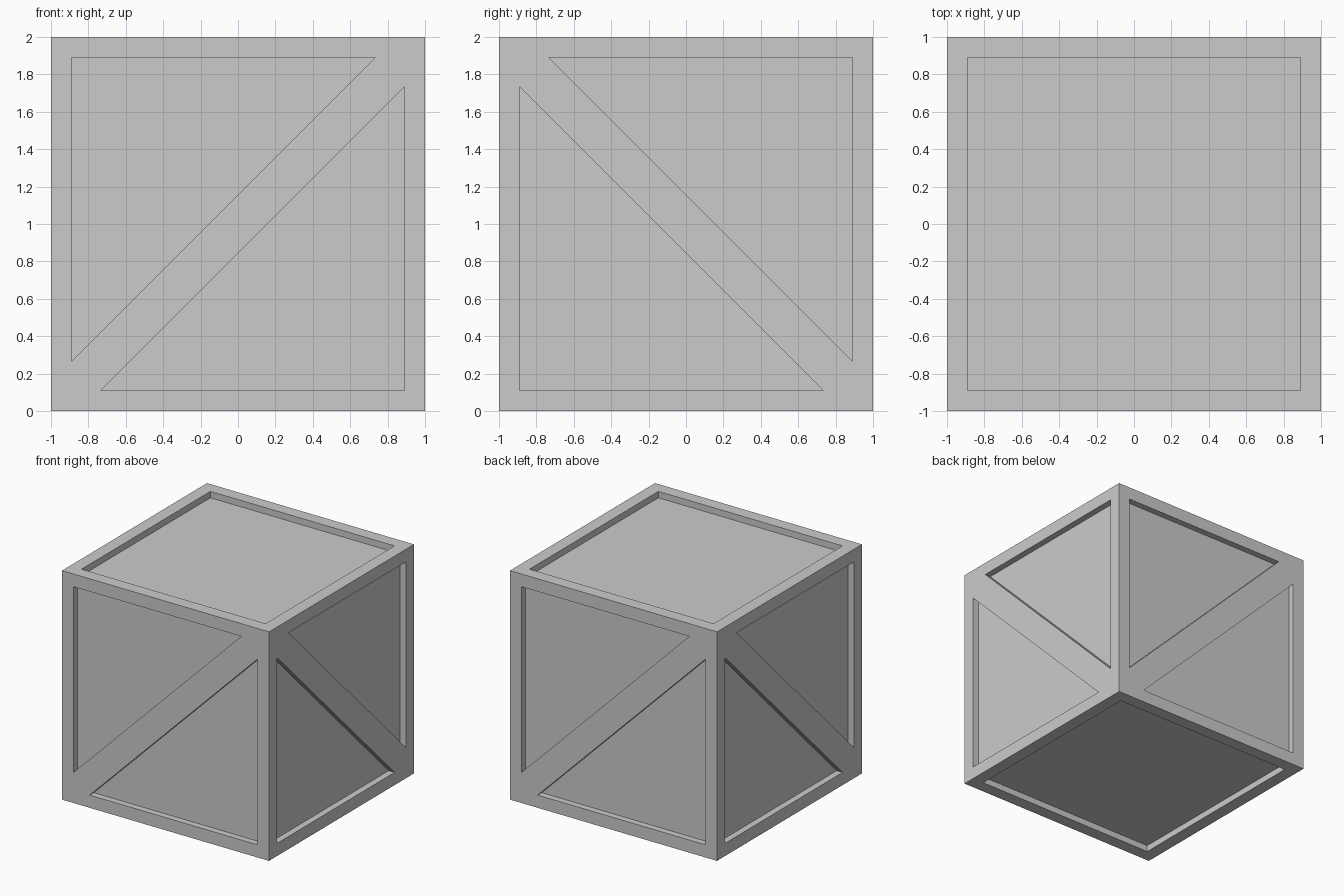
import bpy, bmesh
from mathutils import Matrix

if "Cube" in bpy.data.objects:
    bpy.data.objects.remove(bpy.data.objects["Cube"])

FRAME = 0.111   # width of the frame border around each panel
DEPTH = 0.056   # how far the panels sit back

# Solid crate block
bm = bmesh.new()
bmesh.ops.create_cube(bm, size=2, matrix=Matrix.Translation((0, 0, 1)))

# Diagonal on each upright side, so the braces meet at alternating corners
for face in list(bm.faces):
    if abs(face.normal.z) < 0.5:
        a, b = [v for v in face.verts if v.co.x * v.co.y * (v.co.z - 1) < 0]
        bmesh.utils.face_split(face, a, b)
bm.normal_update()

# Inset every panel to leave the frame and braces, then push it in
panels = list(bm.faces)
bmesh.ops.inset_individual(bm, faces=panels, thickness=FRAME, use_even_offset=True)
bm.normal_update()
pushed = bmesh.ops.extrude_discrete_faces(bm, faces=panels)["faces"]
for face in pushed:
    face.normal_update()
    bmesh.ops.translate(bm, vec=-face.normal * DEPTH, verts=face.verts)
bmesh.ops.recalc_face_normals(bm, faces=bm.faces)

mesh = bpy.data.meshes.new("crate")
bm.to_mesh(mesh)
bm.free()
crate = bpy.data.objects.new("crate", mesh)
bpy.context.collection.objects.link(crate)
